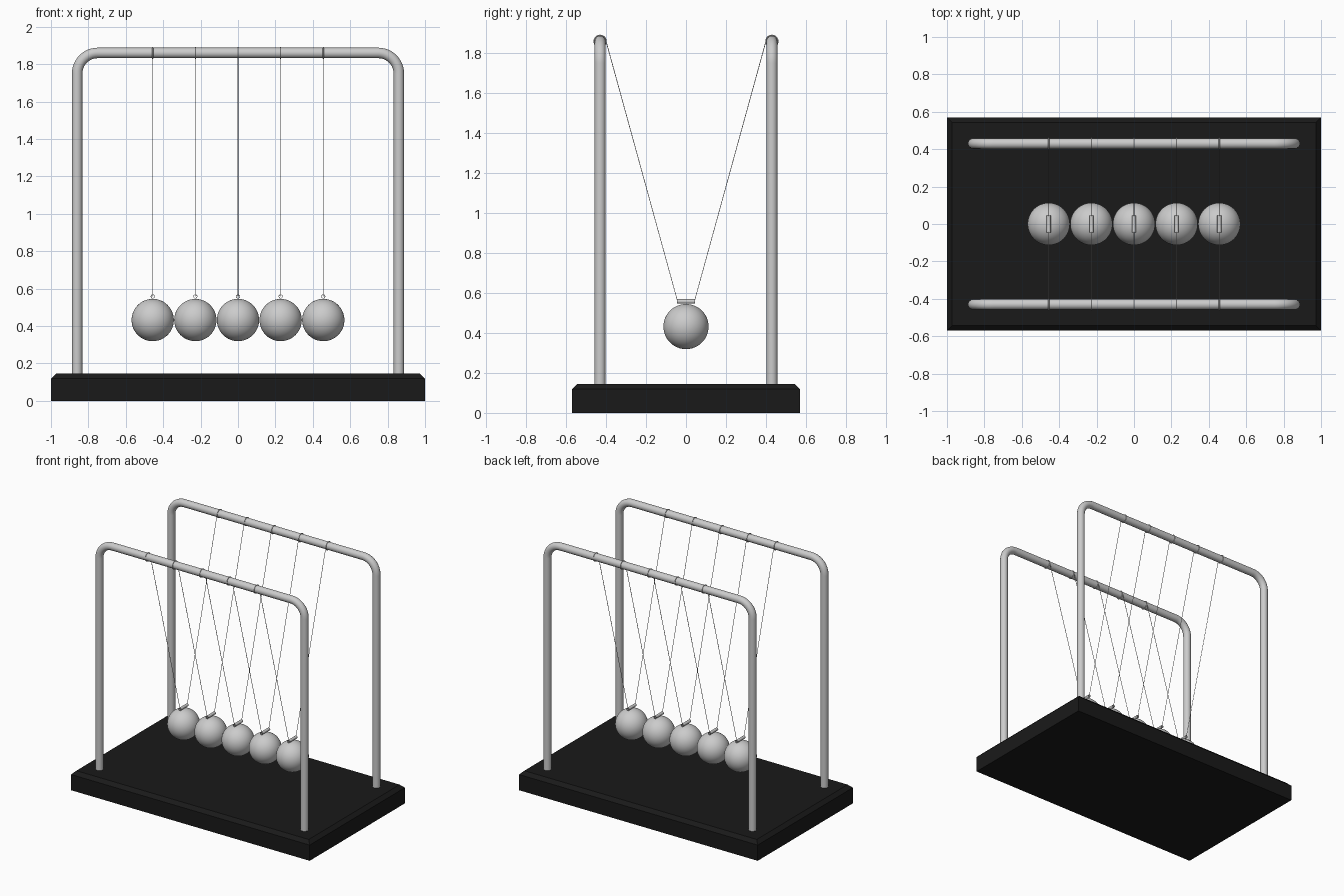
import bpy, bmesh
from math import pi, sin, cos

if "Cube" in bpy.data.objects:
    bpy.data.objects.remove(bpy.data.objects["Cube"])

BALL_R, BALL_Z, SPACING = 0.113, 0.432, 0.228
BAR_R, BAR_Y, BAR_Z, POST_X, BEND = 0.028, 0.43, 1.86, 0.86, 0.11
HOOK_Z, HOOK_R, HOOK_HALF = 0.558, 0.011, 0.045


def smooth(ob):
    bpy.ops.object.select_all(action='DESELECT')
    ob.select_set(True)
    bpy.context.view_layer.objects.active = ob
    bpy.ops.object.shade_smooth_by_angle()


def sweep(name, points, radius, sides_quarter=4):
    """Round tube along a list of points, converted to a mesh."""
    cu = bpy.data.curves.new(name, 'CURVE')
    cu.dimensions = '3D'
    cu.bevel_depth = radius
    cu.bevel_resolution = sides_quarter
    cu.use_fill_caps = True
    sp = cu.splines.new('POLY')
    sp.points.add(len(points) - 1)
    for p, co in zip(sp.points, points):
        p.co = (*co, 1)
    ob = bpy.data.objects.new(name, cu)
    bpy.context.collection.objects.link(ob)
    bpy.ops.object.select_all(action='DESELECT')
    ob.select_set(True)
    bpy.context.view_layer.objects.active = ob
    bpy.ops.object.convert(target='MESH')
    smooth(bpy.context.object)
    bpy.context.object.name = name


# Base: black slab with chamfered top edges
black = bpy.data.materials.new("black_base")
black.diffuse_color = (0.01, 0.01, 0.01, 1)
black.use_nodes = True
black.node_tree.nodes["Principled BSDF"].inputs["Base Color"].default_value = black.diffuse_color
bm = bmesh.new()
bmesh.ops.create_cube(bm, size=1)
for v in bm.verts:
    v.co.x *= 2
    v.co.y *= 1.14
    v.co.z = (v.co.z + 0.5) * 0.145
top = [e for e in bm.edges if all(v.co.z > 0.1 for v in e.verts)]
bmesh.ops.bevel(bm, geom=top, offset=0.026, segments=1, affect='EDGES')
me = bpy.data.meshes.new("base")
bm.to_mesh(me)
bm.free()
me.materials.append(black)
bpy.context.collection.objects.link(bpy.data.objects.new("base", me))

# Two bent tube frames
half = [(POST_X, 0.13)]
for i in range(13):
    a = pi / 2 * i / 12
    half.append((POST_X - BEND + BEND * cos(a), BAR_Z - BEND + BEND * sin(a)))
arch = half + [(-x, z) for x, z in reversed(half)]
for label, y in (("front", -BAR_Y), ("back", BAR_Y)):
    sweep(f"{label}_frame", [(x, y, z) for x, z in arch], BAR_R, 6)

for i in range(5):
    x = (i - 2) * SPACING
    # Ball
    bpy.ops.mesh.primitive_uv_sphere_add(segments=48, ring_count=24, radius=BALL_R,
                                         location=(x, 0, BALL_Z))
    bpy.context.object.name = f"ball_{i + 1}"
    smooth(bpy.context.object)

    # Hollow hook tube on top of the ball
    bm = bmesh.new()
    n = 20
    profile = [(HOOK_R, -HOOK_HALF), (HOOK_R, HOOK_HALF),
               (HOOK_R * 0.7, HOOK_HALF), (HOOK_R * 0.7, -HOOK_HALF)]
    rings = [[bm.verts.new((r * cos(2 * pi * k / n), y, r * sin(2 * pi * k / n)))
              for k in range(n)] for r, y in profile]
    for a in range(4):
        p, q = rings[a], rings[(a + 1) % 4]
        for k in range(n):
            bm.faces.new((p[k], p[(k + 1) % n], q[(k + 1) % n], q[k]))
    bmesh.ops.recalc_face_normals(bm, faces=bm.faces)
    me = bpy.data.meshes.new("hook")
    bm.to_mesh(me)
    bm.free()
    hook = bpy.data.objects.new(f"hook_{i + 1}", me)
    hook.location = (x, 0, HOOK_Z)
    bpy.context.collection.objects.link(hook)
    smooth(hook)

    # String running through the hook to both bars
    end = BAR_Y - BAR_R - 0.002
    sweep(f"string_{i + 1}", [(x, -end, BAR_Z), (x, -HOOK_HALF + 0.003, HOOK_Z),
                              (x, HOOK_HALF - 0.003, HOOK_Z), (x, end, BAR_Z)], 0.002, 1)

    # String loops around the bars
    for label, y in (("front", -BAR_Y), ("back", BAR_Y)):
        bpy.ops.mesh.primitive_torus_add(location=(x, y, BAR_Z), rotation=(0, pi / 2, 0),
                                         major_segments=32, minor_segments=8,
                                         major_radius=BAR_R + 0.002, minor_radius=0.003)
        bpy.context.object.name = f"{label}_loop_{i + 1}"
        smooth(bpy.context.object)
